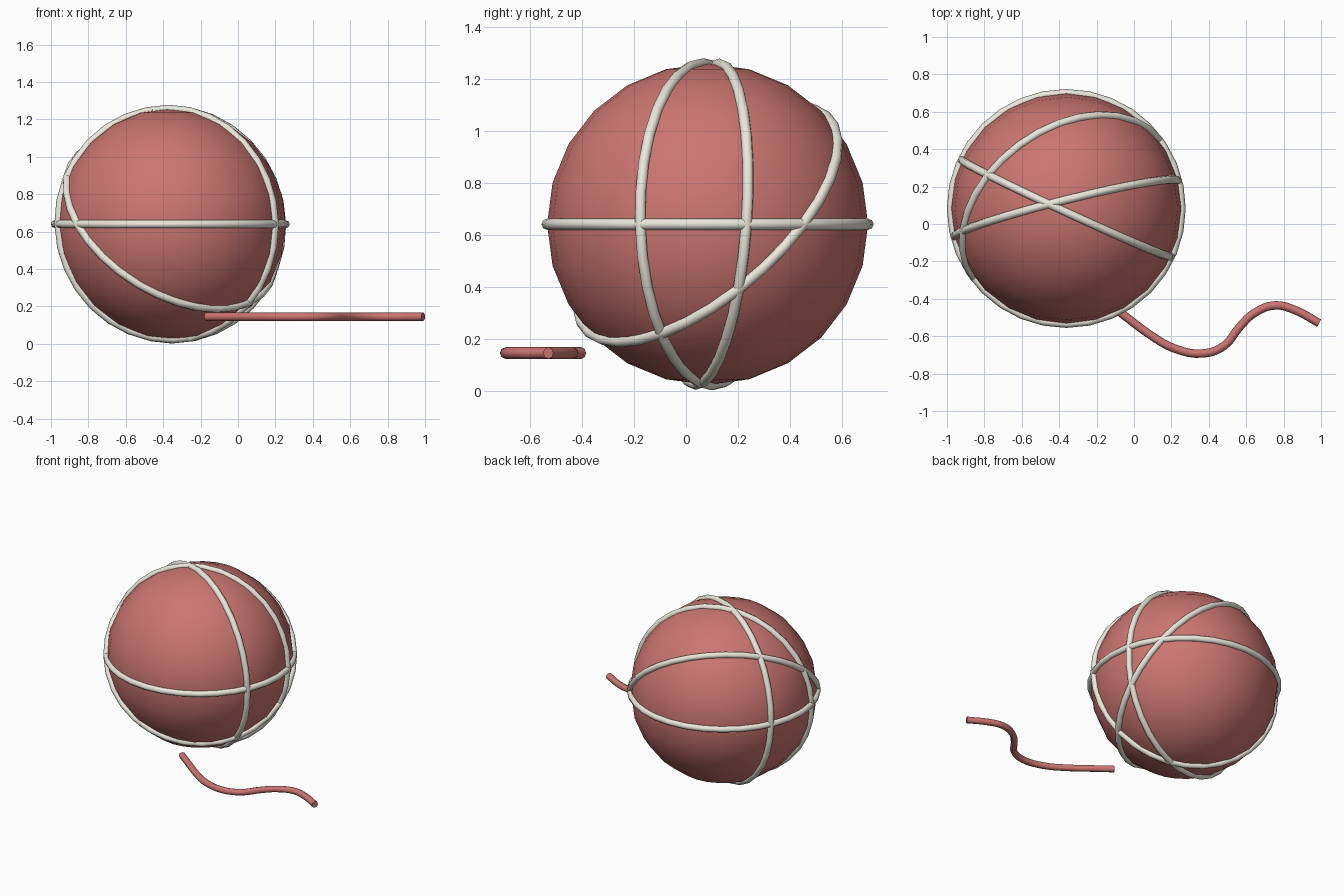
import bpy
from mathutils import Vector

if "Cube" in bpy.data.objects:
    bpy.data.objects.remove(bpy.data.objects["Cube"])

CENTRE = Vector((-0.362, 0.083, 0.64))
RADIUS = 0.617
THICK = 0.0215


def material(name, rgb):
    m = bpy.data.materials.new(name)
    m.diffuse_color = (*rgb, 1)
    m.use_nodes = True
    m.node_tree.nodes["Principled BSDF"].inputs["Base Color"].default_value = m.diffuse_color
    return m


red = material("red_yarn", (0.60, 0.18, 0.165))
cream = material("cream_yarn", (0.83, 0.80, 0.71))


def finish(name, mat):
    ob = bpy.context.object
    ob.name = name
    ob.data.materials.append(mat)
    bpy.ops.object.shade_smooth()
    return ob


# Yarn ball
bpy.ops.mesh.primitive_uv_sphere_add(segments=24, ring_count=12, radius=RADIUS, location=CENTRE)
finish("yarn_ball", red)


# Strands wrapped round the ball, each lying in the plane of two directions
def strand(name, along, up):
    normal = Vector(along).cross(Vector(up)).normalized()
    rot = normal.to_track_quat('Z', 'Y').to_euler()
    bpy.ops.mesh.primitive_torus_add(major_segments=32, minor_segments=8, major_radius=RADIUS,
                                     minor_radius=THICK, location=CENTRE, rotation=rot)
    finish(name, cream)


strand("level_strand", (1, 0, 0), (0, 1, 0))
strand("upright_strand_a", (1, -0.462, 0), (0, -0.02, 0.617))
strand("upright_strand_b", (1, 0.25, 0), (0, 0.047, 0.617))
strand("slanted_strand", (0.804, 0.595, 0), (-0.406, 0.548, 0.731))

# Loose tail of yarn
path = [(-0.168, -0.402), (-0.055, -0.487), (0.08, -0.588), (0.215, -0.665), (0.37, -0.692),
        (0.483, -0.65), (0.565, -0.55), (0.645, -0.475), (0.757, -0.435), (0.86, -0.46), (0.99, -0.53)]
curve = bpy.data.curves.new("loose_tail", 'CURVE')
curve.dimensions = '3D'
curve.bevel_depth = 0.0225
curve.bevel_resolution = 2
curve.resolution_u = 4
curve.use_fill_caps = True
spline = curve.splines.new('BEZIER')
spline.bezier_points.add(len(path) - 1)
for p, (x, y) in zip(spline.bezier_points, path):
    p.co = (x, y, 0.145)
    p.handle_left_type = p.handle_right_type = 'AUTO'
tail = bpy.data.objects.new("loose_tail", curve)
bpy.context.collection.objects.link(tail)
curve.materials.append(red)
